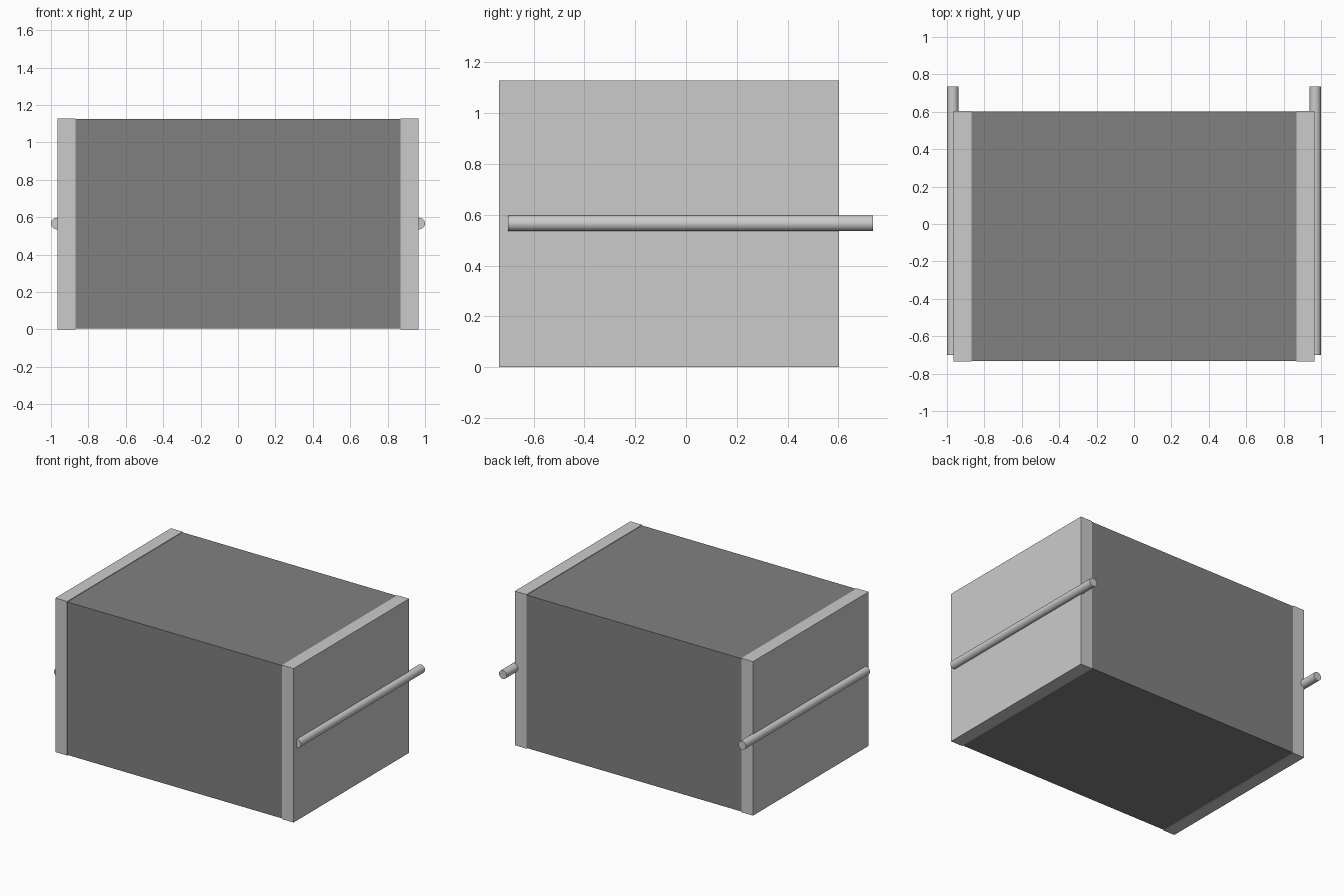
import bpy, math

if "Cube" in bpy.data.objects:
    bpy.data.objects.remove(bpy.data.objects["Cube"])

# Dark finish for the central body
dark = bpy.data.materials.new("dark_grey")
dark.diffuse_color = (0.22, 0.22, 0.22, 1)
dark.use_nodes = True
dark.node_tree.nodes["Principled BSDF"].inputs["Base Color"].default_value = dark.diffuse_color


def box(name, lo, hi, mat=None):
    bpy.ops.mesh.primitive_cube_add(size=1, location=[(a + b) / 2 for a, b in zip(lo, hi)])
    ob = bpy.context.object
    ob.name = name
    ob.scale = [b - a for a, b in zip(lo, hi)]
    bpy.ops.object.transform_apply(location=False, rotation=False, scale=True)
    if mat:
        ob.data.materials.append(mat)
    return ob


def rod(name, x, z, radius, y0, y1):
    bpy.ops.mesh.primitive_cylinder_add(vertices=32, radius=radius, depth=y1 - y0,
                                        location=(x, (y0 + y1) / 2, z),
                                        rotation=(math.pi / 2, 0, 0))
    bpy.context.object.name = name
    bpy.ops.object.shade_smooth_by_angle()


# Central body, just inside the end panels
box("body", (-0.87, -0.733, 0.004), (0.87, 0.601, 1.124), dark)

# End panel and half-sunk rail on each side
for side, s in (("left", -1), ("right", 1)):
    xs = sorted((s * 0.87, s * 0.965))
    box(side + "_panel", (xs[0], -0.735, 0), (xs[1], 0.603, 1.128))
    rod(side + "_rail", s * 0.969, 0.566, 0.031, -0.70, 0.735)
